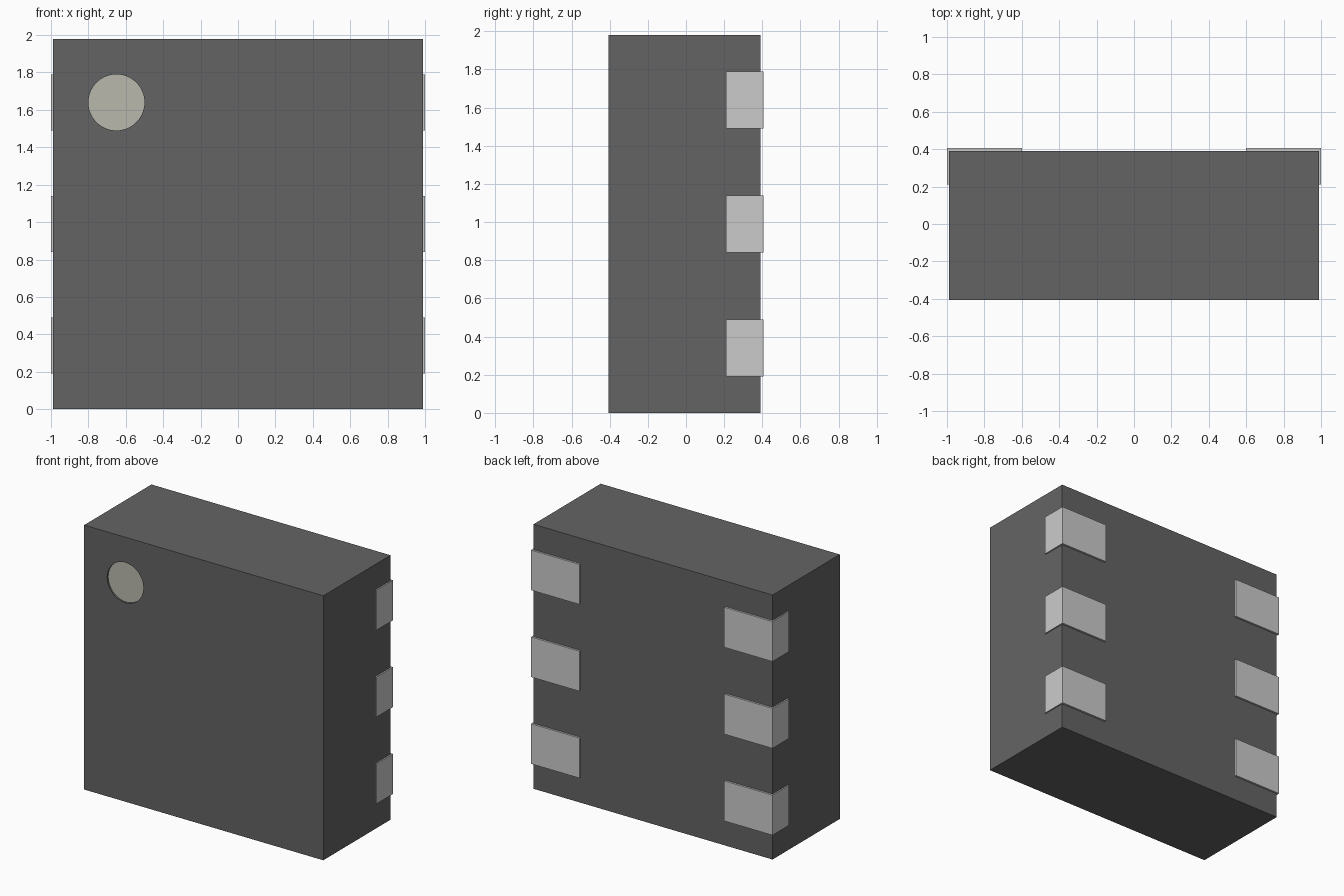
import bpy, bmesh, math
from mathutils import Matrix

if "Cube" in bpy.data.objects:
    bpy.data.objects.remove(bpy.data.objects["Cube"])

BODY_X, BACK, FRONT, HEIGHT = 0.99, 0.39, -0.405, 1.98


def material(name, rgb):
    mat = bpy.data.materials.new(name)
    mat.diffuse_color = (*rgb, 1)
    mat.use_nodes = True
    mat.node_tree.nodes["Principled BSDF"].inputs["Base Color"].default_value = mat.diffuse_color
    return mat


def finish(name, bm, mat):
    bmesh.ops.recalc_face_normals(bm, faces=bm.faces)
    mesh = bpy.data.meshes.new(name)
    bm.to_mesh(mesh)
    bm.free()
    mesh.materials.append(mat)
    obj = bpy.data.objects.new(name, mesh)
    bpy.context.collection.objects.link(obj)
    return obj


def prism(name, outline, z0, z1, mat):
    """Extrude an x/y outline from z0 to z1."""
    bm = bmesh.new()
    face = bm.faces.new([bm.verts.new((x, y, z0)) for x, y in outline])
    ext = bmesh.ops.extrude_face_region(bm, geom=[face])["geom"]
    top = [v for v in ext if isinstance(v, bmesh.types.BMVert)]
    bmesh.ops.translate(bm, verts=top, vec=(0, 0, z1 - z0))
    return finish(name, bm, mat)


def disc(name, y0, y1, mat):
    """Round plug facing the front, at the marker position."""
    bm = bmesh.new()
    place = Matrix.Translation((-0.65, (y0 + y1) / 2, 1.64)) @ Matrix.Rotation(math.pi / 2, 4, 'X')
    bmesh.ops.create_cone(bm, cap_ends=True, segments=64, radius1=0.15,
                          radius2=0.15, depth=y1 - y0, matrix=place)
    return finish(name, bm, mat)


dark = material("dark_plastic", (0.127, 0.127, 0.127))
metal = material("contact_metal", (0.60, 0.60, 0.58))
beige = material("marker_beige", (0.49, 0.48, 0.42))

# Package body
body = prism("body", [(-BODY_X, FRONT), (BODY_X, FRONT), (BODY_X, BACK), (-BODY_X, BACK)],
             0, HEIGHT, dark)

# Shallow round recess in the front, with a pale marker at its floor
cutter = disc("recess_cutter", FRONT - 0.05, FRONT + 0.02, beige)
cut = body.modifiers.new("recess", 'BOOLEAN')
cut.operation, cut.solver, cut.object = 'DIFFERENCE', 'EXACT', cutter
bpy.context.view_layer.objects.active = body
bpy.ops.object.modifier_apply(modifier=cut.name)
bpy.data.objects.remove(cutter)
disc("marker_dot", FRONT + 0.012, FRONT + 0.03, beige)

# Six L-shaped contacts wrapping the back edges
ell = [(0.6, 0.405), (1.0, 0.405), (1.0, 0.21), (0.98, 0.21), (0.98, 0.38), (0.6, 0.38)]
for side, label in ((-1, "left"), (1, "right")):
    for i in range(3):
        z = 0.34 + 0.65 * i
        prism(f"contact_{label}_{i + 1}", [(side * x, y) for x, y in ell],
              z - 0.15, z + 0.15, metal)
